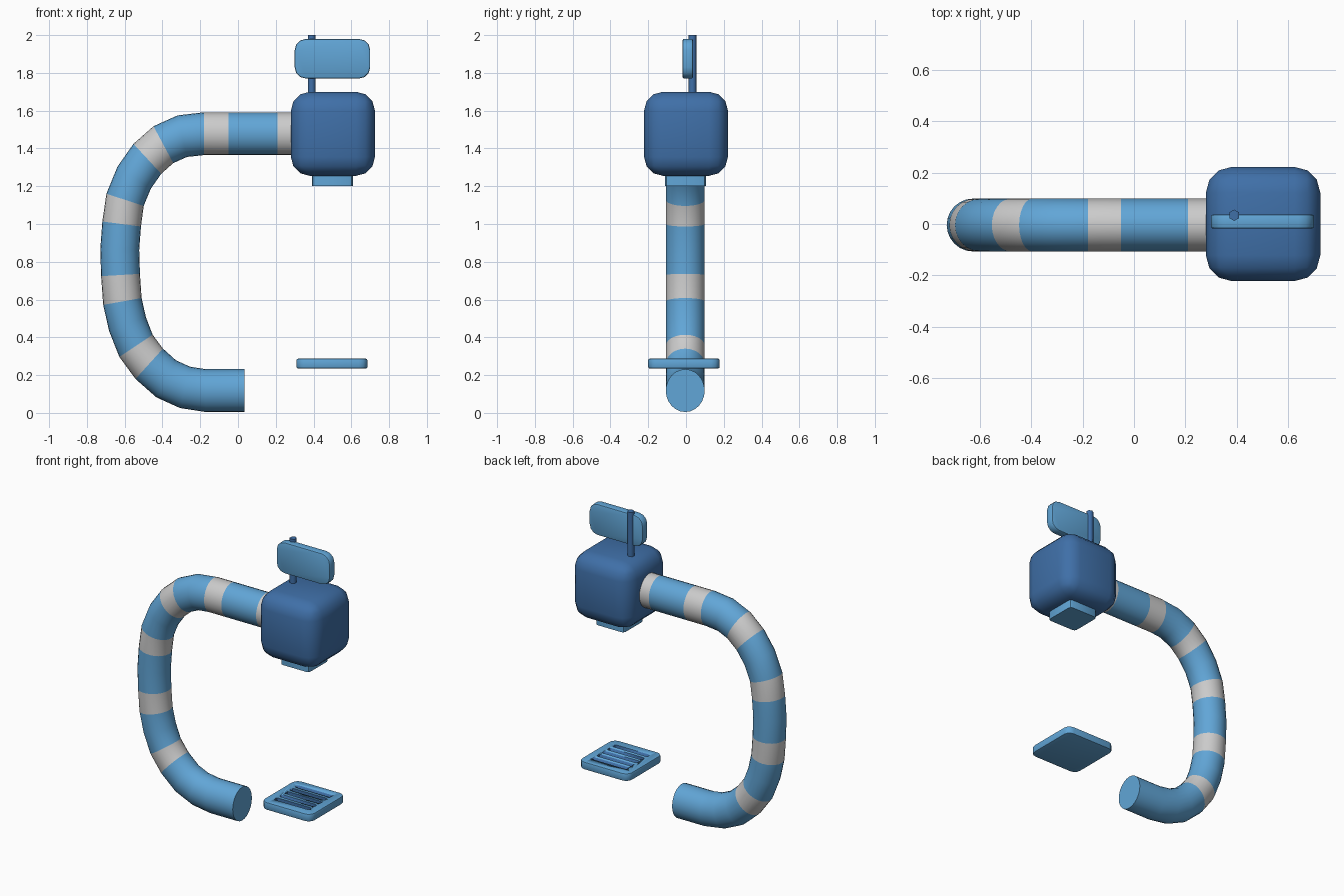
import bpy, bmesh, math
from mathutils import Vector

if "Cube" in bpy.data.objects:
    bpy.data.objects.remove(bpy.data.objects["Cube"])


def material(name, rgb):
    m = bpy.data.materials.new(name)
    m.diffuse_color = (*rgb, 1)
    m.use_nodes = True
    m.node_tree.nodes["Principled BSDF"].inputs["Base Color"].default_value = m.diffuse_color
    return m


LIGHT = material("light_blue", (0.12, 0.38, 0.68))
DARK = material("dark_blue", (0.05, 0.16, 0.39))
WHITE = material("white", (0.83, 0.83, 0.80))


def finish(bm, name, mats, angle=40):
    bmesh.ops.recalc_face_normals(bm, faces=bm.faces)
    me = bpy.data.meshes.new(name)
    bm.to_mesh(me)
    bm.free()
    ob = bpy.data.objects.new(name, me)
    bpy.context.collection.objects.link(ob)
    for m in mats:
        me.materials.append(m)
    bpy.ops.object.select_all(action='DESELECT')
    ob.select_set(True)
    bpy.context.view_layer.objects.active = ob
    if angle:
        bpy.ops.object.shade_smooth_by_angle(angle=math.radians(angle))
    return ob


def box(name, lo, hi, mat, axis=None, corner=0.0, rim=0.0, seg=3, angle=40):
    """Box from lo to hi; corners along an axis rounded first, then the rims."""
    lo, hi = Vector(lo), Vector(hi)
    bm = bmesh.new()
    bmesh.ops.create_cube(bm, size=1)
    for v in bm.verts:
        v.co = (lo + hi) / 2 + Vector(a * b for a, b in zip(v.co, hi - lo))
    if axis is not None:
        edges = [e for e in bm.edges
                 if abs((e.verts[0].co - e.verts[1].co).normalized()[axis]) > 0.9]
        bmesh.ops.bevel(bm, geom=edges, offset=corner, segments=seg,
                        profile=0.5, affect='EDGES')
    if rim:
        bm.normal_update()
        edges = [e for e in bm.edges if e.calc_face_angle(0) > 1.2]
        bmesh.ops.bevel(bm, geom=edges, offset=rim, segments=seg if axis is None else 2,
                        profile=0.5, affect='EDGES')
    return finish(bm, name, [mat], angle)


# striped curved tube: centreline (x, z), slightly taller than wide in section
PATH = [(.035, .118), (-.17, .118), (-.28, .135), (-.38, .18), (-.47, .26),
        (-.54, .355), (-.585, .47), (-.612, .59), (-.622, .73), (-.626, .865),
        (-.616, 1.0), (-.598, 1.128), (-.55, 1.245), (-.48, 1.345),
        (-.395, 1.42), (-.295, 1.465), (-.18, 1.478), (-.05, 1.478),
        (.21, 1.478), (.34, 1.478)]
WHITE_BANDS = {4, 7, 10, 13, 16, 18}
SIDES, R, ZS = 24, 0.103, 1.1

bm = bmesh.new()
rings = []
pts = [Vector((x, 0, z / ZS)) for x, z in PATH]
for i, p in enumerate(pts):
    if i in (0, 1, len(pts) - 4, len(pts) - 3, len(pts) - 2, len(pts) - 1):
        d = Vector((-1 if i < 2 else 1, 0, 0))
    else:
        d = ((p - pts[i - 1]).normalized() + (pts[i + 1] - p).normalized()).normalized()
    n = Vector((-d.z, 0, d.x))
    ring = []
    for k in range(SIDES):
        a = 2 * math.pi * k / SIDES
        c = p + R * (n * math.cos(a) + Vector((0, 1, 0)) * math.sin(a))
        ring.append(bm.verts.new((c.x, c.y - 0.004, c.z * ZS)))
    rings.append(ring)
for i in range(len(rings) - 1):
    for k in range(SIDES):
        j = (k + 1) % SIDES
        f = bm.faces.new((rings[i][k], rings[i][j], rings[i + 1][j], rings[i + 1][k]))
        f.material_index = 1 if i in WHITE_BANDS else 0
bm.faces.new(rings[0])
bm.faces.new(rings[-1])
finish(bm, "curved_tube", [LIGHT, WHITE])

# rounded head and the square outlet beneath it
box("head", (.28, -.222, 1.255), (.725, .222, 1.70), DARK, rim=0.1, seg=3)
box("outlet", (.392, -.11, 1.20), (.608, .105, 1.30), LIGHT, axis=2, corner=.02, seg=2)

# sign panel on a six-sided pole
box("sign_panel", (.30, -.018, 1.77), (.70, .037, 1.98), LIGHT, axis=1, corner=.06, rim=.008)
bm = bmesh.new()
bmesh.ops.create_cone(bm, cap_ends=True, segments=6, radius1=.022, radius2=.022, depth=.36)
if abs(max(v.co.x for v in bm.verts) - .022) < 1e-4:
    for v in bm.verts:
        v.co = (v.co.y, v.co.x, v.co.z)
for v in bm.verts:
    v.co += Vector((.39, .034, 1.82))
finish(bm, "sign_pole", [DARK], 65)

# drain plate with recessed slots
plate = box("drain_plate", (.31, -.2, .235), (.685, .178, .287), LIGHT,
            axis=2, corner=.045, rim=.008)
plate.data.materials.append(DARK)
for i in range(5):
    y = -.011 + (i - 2) * .056
    slot = box(f"slot_cutter_{i}", (.365, y - .016, .255), (.63, y + .016, .32), DARK,
               axis=2, corner=.012, seg=2)
    slot.hide_render = True
    slot.hide_set(True)
    m = plate.modifiers.new(f"slot_{i}", 'BOOLEAN')
    m.operation, m.solver, m.object = 'DIFFERENCE', 'EXACT', slot
    m.material_mode = 'TRANSFER'
